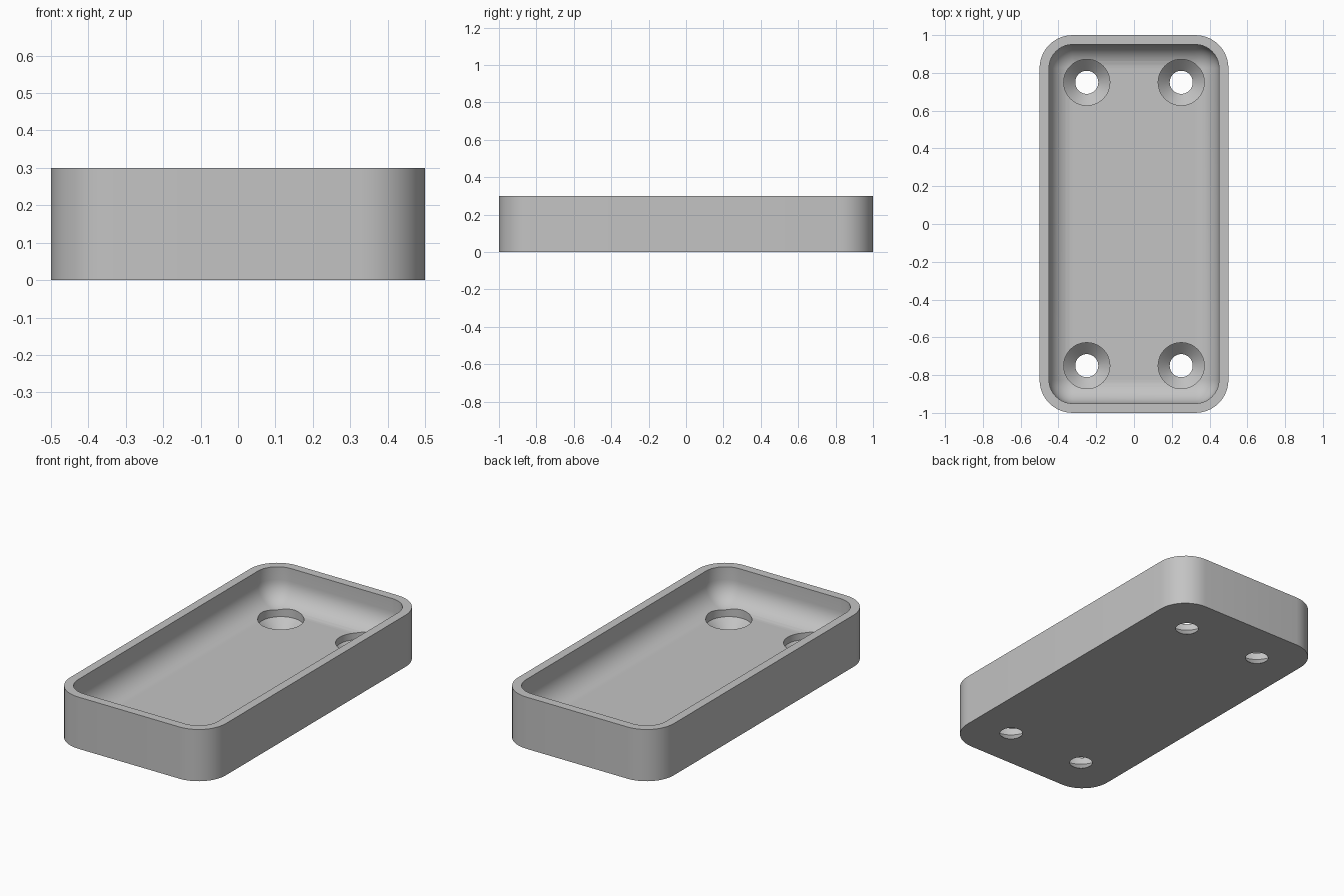
import bpy, bmesh, math

default = bpy.data.objects.get("Cube")
if default:
    bpy.data.objects.remove(default, do_unlink=True)

# Single grey finish
grey = bpy.data.materials.new("light grey")
grey.use_nodes = True
colour = (0.55, 0.55, 0.55, 1)
grey.diffuse_color = colour
grey.node_tree.nodes["Principled BSDF"].inputs["Base Color"].default_value = colour

WALL, HEIGHT, FLOOR = 0.05, 0.3, 0.1
CORNER = 0.175
FILLET = CORNER - WALL
STEPS = 10


def rounded_ring(inset, z):
    """Rounded rectangle, offset inwards from the outer outline."""
    r = CORNER - inset
    points = []
    for k, (sx, sy) in enumerate([(1, 1), (-1, 1), (-1, -1), (1, -1)]):
        for i in range(STEPS + 1):
            a = math.pi / 2 * (k + i / STEPS)
            points.append((sx * (0.5 - CORNER) + r * math.cos(a),
                           sy * (1 - CORNER) + r * math.sin(a), z))
    return points


def circle_ring(x, y, r, z, sides=48):
    return [(x + r * math.cos(math.tau * i / sides),
             y + r * math.sin(math.tau * i / sides), z) for i in range(sides)]


def loft(name, rings):
    """Skin a stack of rings and cap both ends."""
    bm = bmesh.new()
    loops = [[bm.verts.new(p) for p in ring] for ring in rings]
    n = len(loops[0])
    for a, b in zip(loops, loops[1:]):
        for i in range(n):
            j = (i + 1) % n
            bm.faces.new((a[i], a[j], b[j], b[i]))
    bm.faces.new(loops[0][::-1])
    bm.faces.new(loops[-1])
    bmesh.ops.remove_doubles(bm, verts=bm.verts, dist=1e-5)
    bmesh.ops.recalc_face_normals(bm, faces=bm.faces)
    mesh = bpy.data.meshes.new(name)
    bm.to_mesh(mesh)
    bm.free()
    mesh.materials.append(grey)
    obj = bpy.data.objects.new(name, mesh)
    bpy.context.collection.objects.link(obj)
    return obj


# Tray: outer wall, flat rim, inner wall, then a rounded cove into the floor
rings = [rounded_ring(0, 0), rounded_ring(0, HEIGHT), rounded_ring(WALL, HEIGHT)]
for i in range(STEPS + 1):
    a = math.pi / 2 * i / STEPS
    rings.append(rounded_ring(WALL + FILLET * (1 - math.cos(a)),
                              FLOOR + FILLET * (1 - math.sin(a))))
tray = loft("tray", rings)

# Four countersunk screw holes: 45 degree cone below a straight bore
bpy.context.view_layer.objects.active = tray
tray.select_set(True)
for x in (-0.25, 0.25):
    for y in (-0.75, 0.75):
        cutter = loft("screw_hole_cutter", [circle_ring(x, y, r, z) for r, z in
                      ((0.031, -0.03), (0.122, 0.061), (0.122, 0.25))])
        cutter.hide_render = True
        cut = tray.modifiers.new("screw_hole", 'BOOLEAN')
        cut.operation = 'DIFFERENCE'
        cut.solver = 'EXACT'
        cut.object = cutter
        bpy.ops.object.modifier_apply(modifier=cut.name)
        bpy.data.objects.remove(cutter, do_unlink=True)

bpy.ops.object.shade_smooth_by_angle(angle=math.radians(30))
